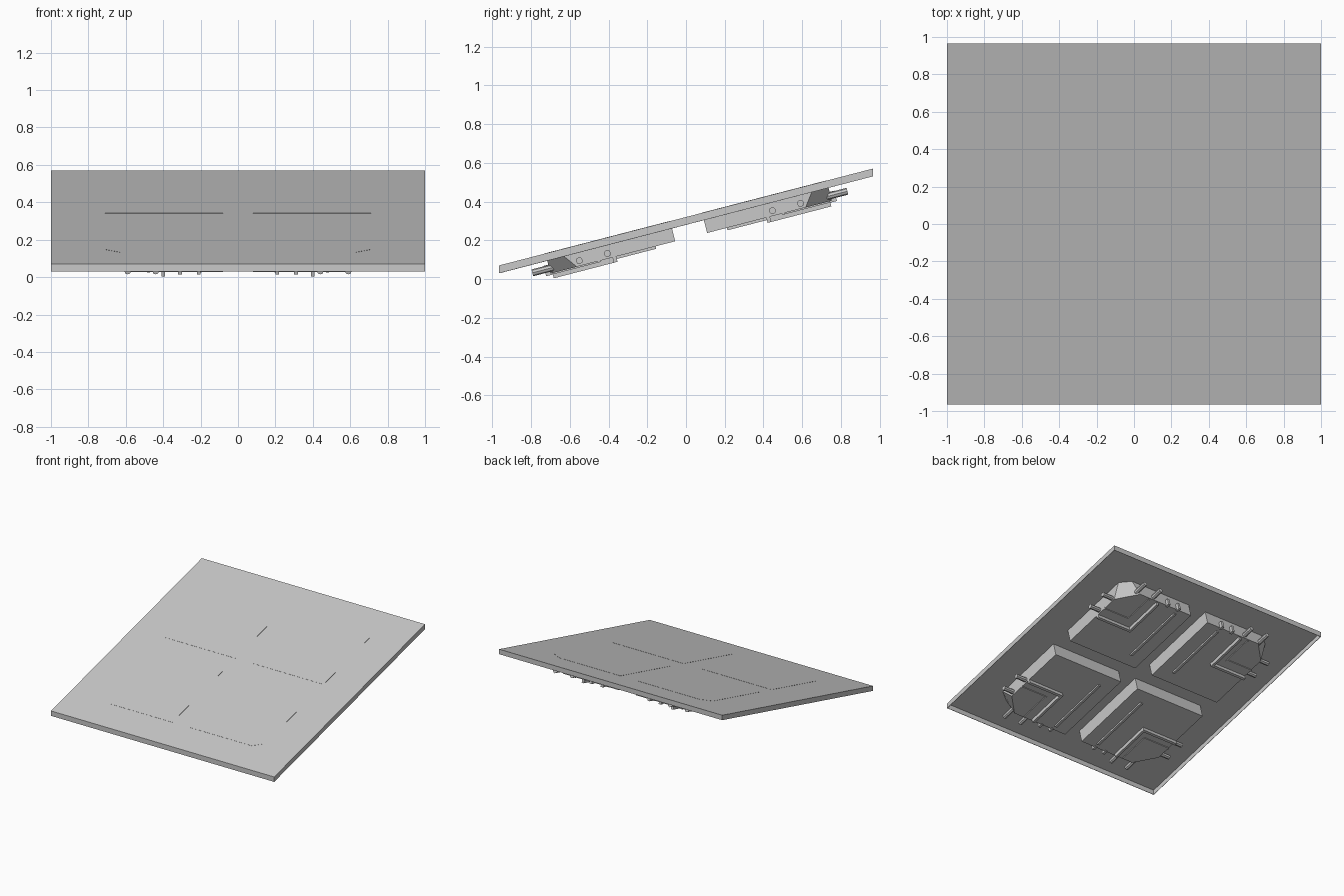
import bpy, bmesh, math
from mathutils import Matrix, Vector

cube = bpy.data.objects.get("Cube")
if cube:
    bpy.data.objects.remove(cube, do_unlink=True)

grey = bpy.data.materials.new("light_grey")
grey.use_nodes = True
grey.diffuse_color = (0.58, 0.58, 0.58, 1)
grey.node_tree.nodes["Principled BSDF"].inputs["Base Color"].default_value = grey.diffuse_color

SLOPE = 0.259
TILT = Matrix.Translation((0, 0, 0.32)) @ Matrix.Rotation(math.atan(SLOPE), 4, "X")


def finish(bm, name):
    bmesh.ops.recalc_face_normals(bm, faces=bm.faces)
    mesh = bpy.data.meshes.new(name)
    bm.to_mesh(mesh)
    bm.free()
    mesh.materials.append(grey)
    obj = bpy.data.objects.new(name, mesh)
    bpy.context.collection.objects.link(obj)
    return obj


def loft(name, top, bottom, z_top, z_bottom, sx, sy):
    """Solid between two outlines on the tilted plane, mirrored into a quarter."""
    bm = bmesh.new()
    rings = [[bm.verts.new(TILT @ Vector((x * sx, y * sy, z))) for x, y in ring]
             for ring, z in ((top, z_top), (bottom, z_bottom))]
    bm.faces.new(rings[0])
    bm.faces.new(rings[1])
    n = len(top)
    for i in range(n):
        j = (i + 1) % n
        bm.faces.new((rings[0][i], rings[0][j], rings[1][j], rings[1][i]))
    return finish(bm, name)


def bar(name, x0, x1, y0, y1, z_top, z_bottom, sx, sy):
    outline = [(x0, y0), (x1, y0), (x1, y1), (x0, y1)]
    return loft(name, outline, outline, z_top, z_bottom, sx, sy)


def pin(name, centre, axis, sx, sy):
    """Short round peg sticking out of a panel edge."""
    bm = bmesh.new()
    bmesh.ops.create_cone(bm, cap_ends=True, segments=8, radius1=0.018, radius2=0.018, depth=0.14)
    turn = Matrix.Rotation(math.pi / 2, 4, "Y" if axis == "x" else "X")
    x, y, z = centre
    bm.transform(TILT @ Matrix.Translation((x * sx, y * sy, z)) @ turn)
    return finish(bm, name)


# Sloping cover: a shallow tray open below, with upright ends
bm = bmesh.new()
bmesh.ops.create_cube(bm, size=1)
bmesh.ops.delete(bm, geom=[f for f in bm.faces if f.normal.z < -0.5], context="FACES_ONLY")
for v in bm.verts:
    v.co = Vector((v.co.x * 2, v.co.y * 1.93, v.co.z * 0.04 + 0.30 + v.co.y * 1.93 * SLOPE))
cover = finish(bm, "cover")
rim = cover.modifiers.new("rim_thickness", "SOLIDIFY")
rim.thickness = 0.004
rim.offset = -1


def panel_outline(cut_x, cut_y):
    return [(0.08, 0.085), (0.71, 0.085), (0.71, cut_y), (cut_x, 0.75), (0.08, 0.75)]


# Four mirrored panels with their fittings
FLOOR = -0.107
for sy, row in ((-1, "front"), (1, "back")):
    for sx, side in ((-1, "right"), (1, "left")):
        tag = row + "_" + side + "_"
        loft(tag + "panel", panel_outline(0.63, 0.69), panel_outline(0.57, 0.61),
             0.001, FLOOR, sx, sy)
        # Angled rib around the outer corner, with a lower step inside it
        angle = [(0.39, 0.40), (0.71, 0.40), (0.71, 0.42), (0.41, 0.42), (0.41, 0.74), (0.39, 0.74)]
        loft(tag + "corner_rib", angle, angle, FLOOR + 0.01, -0.135, sx, sy)
        step = [(x * 0.75 + 0.178, y * 0.75 + 0.185) for x, y in angle]
        loft(tag + "corner_step", step, step, FLOOR + 0.01, -0.114, sx, sy)
        # Long straight rail and its end tab
        bar(tag + "rail", 0.195, 0.215, 0.19, 0.71, FLOOR + 0.01, -0.12, sx, sy)
        for x in (0.20, 0.30):
            bar(tag + "end_tab", x, x + 0.02, 0.74, 0.775, -0.06, -0.115, sx, sy)
        # Edge pins
        for d in (0.44, 0.59):
            pin(tag + "end_pin", (d, 0.77, -0.08), "y", sx, sy)
            pin(tag + "side_pin", (0.73, d, -0.08), "x", sx, sy)
